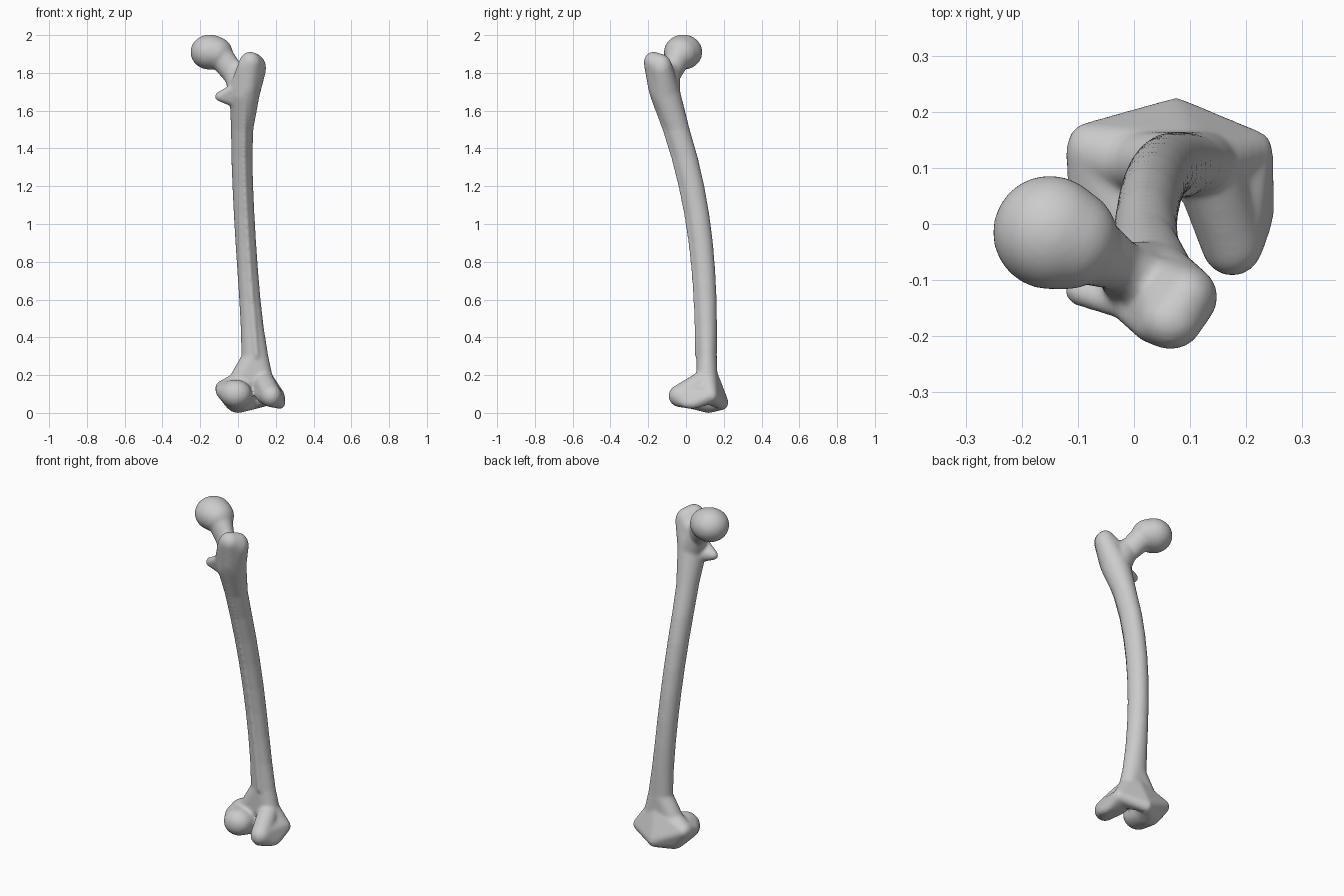
import bpy, bmesh
from mathutils import Matrix, Vector

cube = bpy.data.objects.get("Cube")
if cube:
    bpy.data.objects.remove(cube, do_unlink=True)

bone = bmesh.new()


def ball(x, y, z, radius, stretch=(1, 1, 1)):
    """Describe a rounded landmark as the matrix that places a unit sphere."""
    return Matrix.LocRotScale(Vector((x, y, z)), None, Vector(stretch) * radius)


def hull(*landmarks):
    """Wrap the landmarks in one convex skin and add it to the bone."""
    part = bmesh.new()
    for place in landmarks:
        bmesh.ops.create_uvsphere(part, u_segments=24, v_segments=16, radius=1, matrix=place)
    result = bmesh.ops.convex_hull(part, input=part.verts)
    inside = set(result["geom_interior"]) | set(result["geom_unused"])
    loose = [item for item in inside if isinstance(item, bmesh.types.BMVert)]
    bmesh.ops.delete(part, geom=loose, context="VERTS")
    bmesh.ops.recalc_face_normals(part, faces=part.faces)
    mesh = bpy.data.meshes.new("part")
    part.to_mesh(mesh)
    part.free()
    bone.from_mesh(mesh)
    bpy.data.meshes.remove(mesh)


def chain(*landmarks):
    """Join each landmark to the next."""
    for lower, upper in zip(landmarks, landmarks[1:]):
        hull(lower, upper)


def shaft_shape(z):
    """Centre and half widths of the bowed shaft, widest towards both ends."""
    x = .02 + .06 * abs(1.4 - z) ** 1.5
    y = .11 - .1 * (z - .3) ** 2.5
    return x, y, .055 + .07 * (z - 1) ** 4, .05 + .012 * z


def shaft_section(z):
    x, y, width, depth = shaft_shape(z)
    return ball(x, y, z, 1, (width, depth, .02))


def ridge_section(z):
    x, y, width, depth = shaft_shape(z)
    return ball(x + .01, y - depth + .006, z, .015)


# Shaft, with a rough ridge along its front
heights = [.3 + .15 * step for step in range(10)]
shaft = [shaft_section(z) for z in heights]
chain(*shaft)
chain(*[ridge_section(z) for z in heights])

# Round head, slightly drawn out towards the neck
head = ball(-.15, -.015, 1.91, .102, (1, 1, .91))
head_base = ball(-.12, -.025, 1.905, .092, (1, 1, .95))
hull(head, head_base)

# Neck, sloping down into the top of the shaft
neck_top = ball(-.09, -.04, 1.885, .068)
neck_middle = ball(-.025, -.075, 1.8, .05, (1, .85, 1.5))
neck_root = ball(.05, -.12, 1.76, .06)
shaft_top = ball(.035, -.11, 1.69, .08)
chain(neck_top, neck_middle, neck_root)
hull(neck_middle, shaft_top)
hull(shaft[-2], shaft[-1], shaft_top)

# Greater trochanter: a curved knob above the shaft
knob_back = ball(.05, -.11, 1.8, .05)
knob_side = ball(.092, -.13, 1.825, .057, (1, 1, 1.3))
knob_front = ball(.065, -.172, 1.855, .052, (1.1, 1, 1.1))
knob_foot = ball(.05, -.145, 1.72, .055)
crest = ball(.025, -.185, 1.83, .025, (1, 1, 2))
hull(knob_back, knob_side, knob_front)
hull(knob_side, knob_front, crest, knob_foot, shaft_top)

# Lesser trochanter: a spur with a ridge up to the knob
spur = ball(-.097, -.12, 1.675, .026)
spur_root = ball(-.01, -.11, 1.67, .045, (1, 1, 1.2))
web = ball(-.02, -.145, 1.72, .025)
hull(spur, spur_root, web)
hull(web, crest, knob_foot)

# Flare at the foot of the shaft
flare_right = ball(.0, .11, .16, .055)
flare_left = ball(.13, .11, .18, .055)
hull(shaft[0], flare_right, flare_left)

# Right condyle and its side bump
right_back = ball(.0, .12, .087, .085, (.95, .85, 1.03))
right_front = ball(-.01, .02, .1, .075, (1.1, 1, 1))
right_bump = ball(-.085, .13, .13, .036, (1, 1.4, 1.1))
right_side = ball(-.085, .06, .115, .034)
hull(right_back, right_front, right_side, right_bump)
hull(right_back, right_bump, flare_right)

# Left condyle, drooping outward
left_back = ball(.17, .12, .1, .055)
left_front = ball(.175, -.03, .09, .06, (.95, 1.05, 1))
left_inner = ball(.14, .04, .1, .05)
left_rim = ball(.222, .03, .05, .028, (1, 2.2, 1))
left_corner = ball(.21, .13, .09, .038)
hull(left_back, left_front, left_inner, left_rim, left_corner)
hull(left_back, left_inner, flare_left, left_corner)
hull(flare_left, left_front)

# Ridge plate at the back joining both condyles
lip = ball(.075, .195, .055, .03, (.9, 1, 1.3))
plate_top = ball(.09, .13, .2, .04, (1.5, 1, .8))
hull(right_back, right_bump, lip, plate_top)
hull(left_back, left_corner, lip, plate_top)

mesh = bpy.data.meshes.new("thigh_bone")
bone.to_mesh(mesh)
bone.free()
thigh_bone = bpy.data.objects.new("thigh_bone", mesh)
bpy.context.collection.objects.link(thigh_bone)

# Fuse the parts into one skin and soften the joins
fuse = thigh_bone.modifiers.new("fuse", "REMESH")
fuse.mode = "VOXEL"
fuse.voxel_size = .008
fuse.use_smooth_shade = True
soften = thigh_bone.modifiers.new("soften", "SMOOTH")
soften.factor = .5
soften.iterations = 10

# Plain bone colour
grey = bpy.data.materials.new("bone_grey")
grey.use_nodes = True
colour = (.6, .6, .6, 1)
grey.diffuse_color = colour
grey.node_tree.nodes["Principled BSDF"].inputs["Base Color"].default_value = colour
mesh.materials.append(grey)
for face in mesh.polygons:
    face.use_smooth = True
